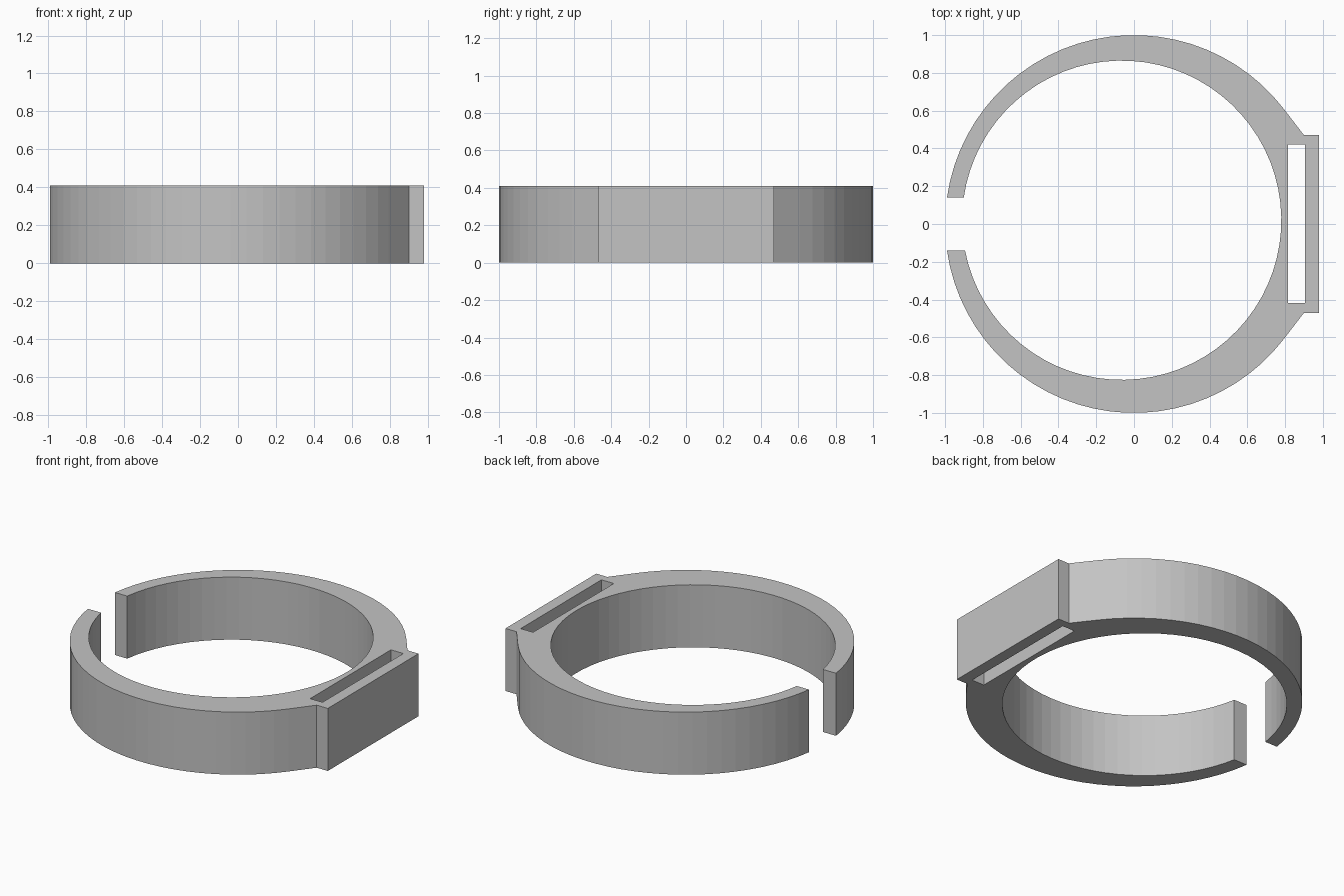
import bpy
import bmesh
from math import sin, cos, asin, radians, degrees

cube = bpy.data.objects.get("Cube")
if cube:
    bpy.data.objects.remove(cube, do_unlink=True)

HEIGHT = 0.41
GAP = 0.14                 # half width of the opening
INNER_X, INNER_Y, INNER_R = -0.065, 0.02, 0.845


def arc(cx, cy, r, start, end, steps):
    angles = [radians(start + (end - start) * i / steps) for i in range(steps + 1)]
    return [(cx + r * cos(a), cy + r * sin(a)) for a in angles]


def add_loop(bm, points):
    verts = [bm.verts.new((x, y, 0)) for x, y in points]
    return [bm.edges.new((v, verts[i - 1])) for i, v in enumerate(verts)]


# Outer outline with the flat strap bar on the +x side
gap_angle = degrees(asin(GAP))
outline = arc(0, 0, 1.0, 180 + gap_angle, 322.4, 27)
outline += [(0.9, -0.47), (0.98, -0.47), (0.98, 0.47), (0.9, 0.47)]
outline += arc(0, 0, 1.0, 37.6, 180 - gap_angle, 27)

# Off-centre inner bore, run back to the opening
upper = 180 - degrees(asin((GAP - INNER_Y) / INNER_R))
lower = degrees(asin((GAP + INNER_Y) / INNER_R)) - 180
outline += arc(INNER_X, INNER_Y, INNER_R, upper, lower, 68)

# Strap slot
slot = [(0.815, -0.417), (0.905, -0.417), (0.905, 0.42), (0.815, 0.42)]

# Fill the profile and extrude it upward
bm = bmesh.new()
edges = add_loop(bm, outline) + add_loop(bm, slot)
bmesh.ops.triangle_fill(bm, edges=edges, use_beauty=True)
result = bmesh.ops.extrude_face_region(bm, geom=bm.faces[:], use_keep_orig=True)
top = [g for g in result["geom"] if isinstance(g, bmesh.types.BMVert)]
bmesh.ops.translate(bm, verts=top, vec=(0, 0, HEIGHT))
bmesh.ops.recalc_face_normals(bm, faces=bm.faces[:])

mesh = bpy.data.meshes.new("slotted_open_ring")
bm.to_mesh(mesh)
bm.free()

# Plain grey
grey = bpy.data.materials.new("plain_grey")
grey.use_nodes = True
colour = (0.55, 0.55, 0.55, 1)
grey.diffuse_color = colour
grey.node_tree.nodes["Principled BSDF"].inputs["Base Color"].default_value = colour
mesh.materials.append(grey)

ring = bpy.data.objects.new("slotted_open_ring", mesh)
bpy.context.collection.objects.link(ring)
